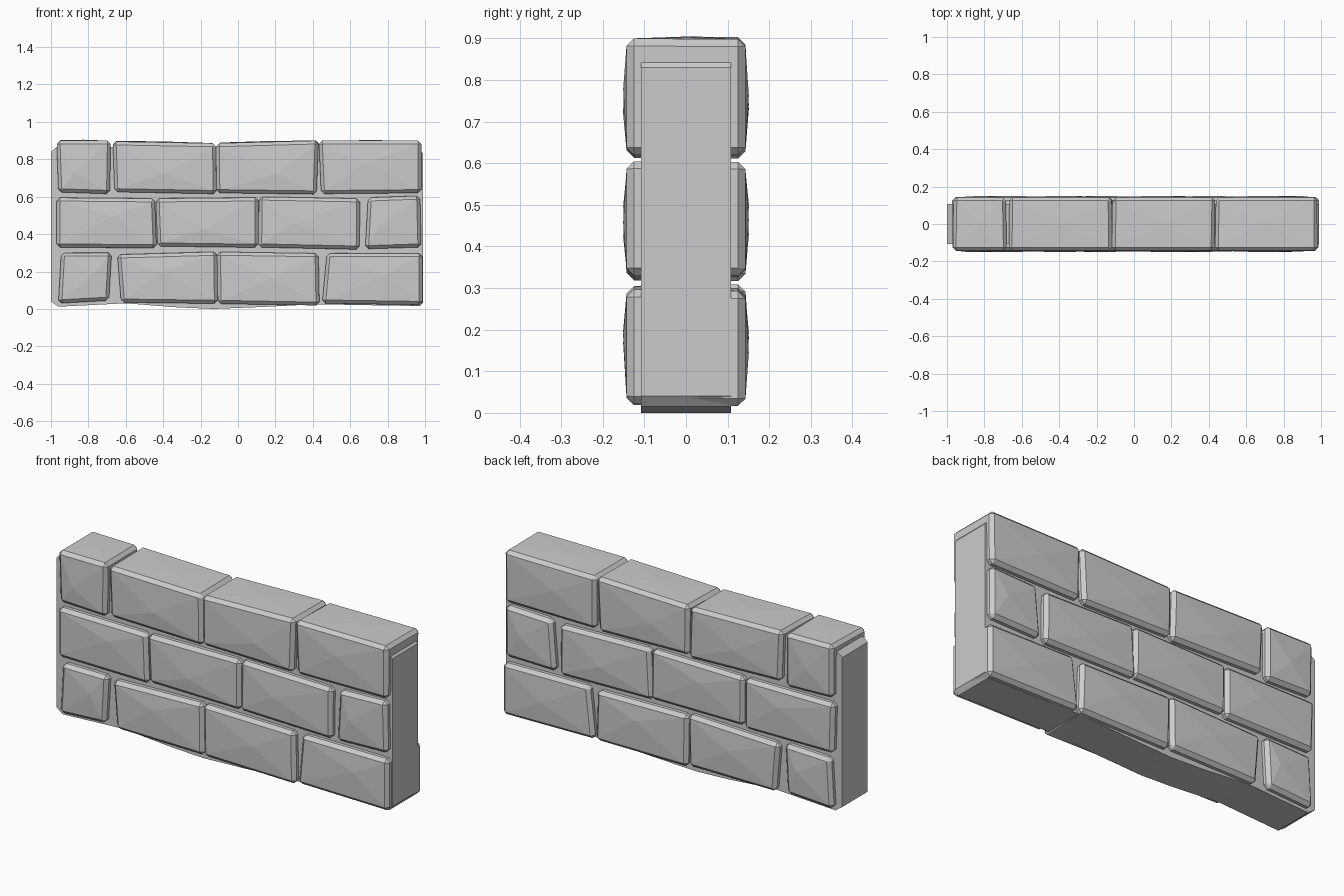
import bpy, bmesh, random
from mathutils import Vector

if "Cube" in bpy.data.objects:
    bpy.data.objects.remove(bpy.data.objects["Cube"])

random.seed(4)


def finish(bm, name):
    bmesh.ops.recalc_face_normals(bm, faces=bm.faces)
    me = bpy.data.meshes.new(name)
    bm.to_mesh(me)
    bm.free()
    bpy.context.collection.objects.link(bpy.data.objects.new(name, me))


def prism(front, back, y0, y1):
    """Solid between a front outline and a back outline, both (x, z) lists."""
    bm = bmesh.new()
    a = [bm.verts.new((x, y0, z)) for x, z in front]
    b = [bm.verts.new((x, y1, z)) for x, z in back]
    bm.faces.new(a)
    bm.faces.new(b[::-1])
    n = len(a)
    for i in range(n):
        bm.faces.new((a[i], b[i], b[(i + 1) % n], a[(i + 1) % n]))
    bmesh.ops.recalc_face_normals(bm, faces=bm.faces)
    return bm


def stone(name, xs, zb, zt):
    """Chipped block: bevelled prism with raised off-centre points on its faces."""
    bl, br, tl, tr = xs
    front = [(bl, zb[0]), (br, zb[1]), (tr, zt[1]), (tl, zt[0])]
    j = lambda: random.uniform(-0.006, 0.006)
    back = [(x + j(), z + j()) for x, z in front]
    bm = prism(front, back, -0.143, 0.143)
    bmesh.ops.bevel(bm, geom=bm.edges[:], offset=0.018, segments=1,
                    affect='EDGES', profile=0.5)
    bm.normal_update()
    big = sorted(bm.faces, key=lambda f: -f.calc_area())[:6]
    for f in big:
        n = f.normal.copy()
        if abs(n.x) > 0.8:
            continue
        rise = 0.008 if abs(n.y) > 0.8 else 0.004
        c = f.calc_center_median()
        if n.z < -0.8:
            rise = 0.0
        v = bmesh.ops.poke(bm, faces=[f])['verts'][0]
        v.co = c + n * rise + Vector((random.uniform(-0.08, 0.08) * abs(n.y), 0,
                                      random.uniform(-0.04, 0.04) * abs(n.y)))
    finish(name=name, bm=bm)


# Mortar core with sagging underside
core = [(-1.0, 0.04), (-0.96, 0.012), (-0.6, 0.03), (-0.32, 0.008), (-0.13, 0.0),
        (0.12, 0.01), (0.42, 0.025), (0.97, 0.015), (0.99, 0.04),
        (0.99, 0.83), (0.96, 0.865), (-0.97, 0.865), (-1.0, 0.84)]
bm = prism(core, core, -0.108, 0.108)
bmesh.ops.triangulate(bm, faces=[f for f in bm.faces if len(f.verts) > 4])
finish(bm, "mortar_core")

# Courses of stones: (bottom-left, bottom-right, top-left, top-right x), bottom z, top z
courses = {
    "top": [((-0.96, -0.685, -0.97, -0.68), (0.625, 0.615), (0.90, 0.90)),
            ((-0.66, -0.115, -0.67, -0.118), (0.625, 0.615), (0.895, 0.885)),
            ((-0.115, 0.42, -0.118, 0.43), (0.62, 0.613), (0.885, 0.90)),
            ((0.445, 0.98, 0.432, 0.98), (0.615, 0.62), (0.90, 0.90))],
    "middle": [((-0.97, -0.435, -0.97, -0.445), (0.33, 0.325), (0.595, 0.59)),
               ((-0.43, 0.108, -0.44, 0.11), (0.335, 0.328), (0.59, 0.595)),
               ((0.108, 0.65, 0.112, 0.652), (0.33, 0.318), (0.6, 0.59)),
               ((0.68, 0.98, 0.695, 0.973), (0.32, 0.33), (0.595, 0.605))],
    "bottom": [((-0.96, -0.69, -0.945, -0.675), (0.03, 0.045), (0.3, 0.3)),
               ((-0.625, -0.108, -0.645, -0.112), (0.035, 0.028), (0.29, 0.305)),
               ((-0.108, 0.435, -0.112, 0.43), (0.028, 0.018), (0.305, 0.297)),
               ((0.45, 0.985, 0.475, 0.985), (0.03, 0.022), (0.297, 0.297))],
}
for course, stones in courses.items():
    for i, (xs, zb, zt) in enumerate(stones):
        stone(f"{course}_stone_{i + 1}", xs, zb, zt)
